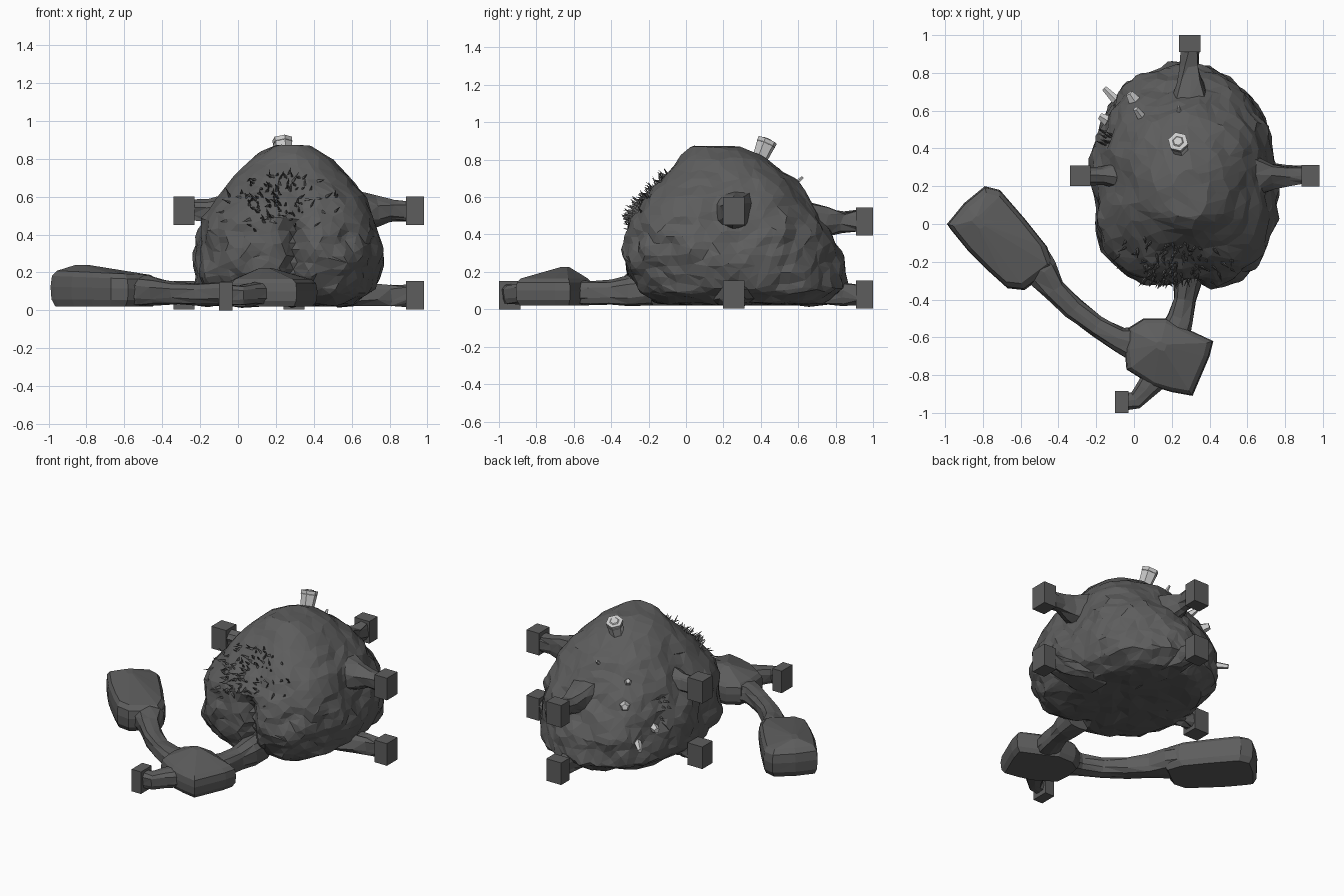
import bpy, bmesh, math, random
from mathutils import Vector, noise
from mathutils.bvhtree import BVHTree

if "Cube" in bpy.data.objects:
    bpy.data.objects.remove(bpy.data.objects["Cube"])

random.seed(4)


def material(name, v):
    m = bpy.data.materials.new(name)
    m.diffuse_color = (v, v, v, 1)
    m.use_nodes = True
    m.node_tree.nodes["Principled BSDF"].inputs["Base Color"].default_value = m.diffuse_color
    return m


ROCK = material("dark_rock", 0.11)
PALE = material("pale_crystal", 0.55)


def finish(bm, name, mat=ROCK):
    bmesh.ops.recalc_face_normals(bm, faces=bm.faces)
    me = bpy.data.meshes.new(name)
    bm.to_mesh(me)
    bm.free()
    me.materials.append(mat)
    ob = bpy.data.objects.new(name, me)
    bpy.context.collection.objects.link(ob)
    return ob


def skin(bm, rings):
    """Bridge a list of equal vertex rings and cap both ends."""
    rings = [[bm.verts.new(p) for p in r] for r in rings]
    n = len(rings[0])
    for a, b in zip(rings, rings[1:]):
        for i in range(n):
            j = (i + 1) % n
            bm.faces.new((a[i], a[j], b[j], b[i]))
    bm.faces.new(rings[0])
    bm.faces.new(rings[-1])
    bmesh.ops.triangulate(bm, faces=bm.faces[:])


def tunnel(name, path, rough=0.006):
    """Rough rounded tube; path items are (centre, half width, half height)."""
    bm = bmesh.new()
    rings = []
    for k, (c, w, h) in enumerate(path):
        d = Vector(path[min(k + 1, len(path) - 1)][0]) - Vector(path[max(k - 1, 0)][0])
        side = Vector((-d.y, d.x, 0)).normalized()
        ring = []
        for i in range(10):
            a = math.tau * (i + 0.5) / 10
            ca, sa = math.cos(a), math.sin(a)
            u = math.copysign(abs(ca) ** 0.7, ca) * w
            v = math.copysign(abs(sa) ** 0.7, sa) * h
            jitter = Vector([random.uniform(-rough, rough) for _ in range(3)])
            ring.append(Vector(c) + side * u + Vector((0, 0, v)) + jitter)
        rings.append(ring)
    skin(bm, rings)
    return finish(bm, name)


def chamber(name, outline, top, peak):
    """Low cave room: outline polygon with bulging sides and a raised roof peak."""
    bm = bmesh.new()
    c = sum((Vector((x, y)) for x, y in outline), Vector((0, 0))) / len(outline)
    rings = []
    for f, s in ((0.0, 0.9), (0.2, 0.98), (0.55, 1.0), (0.85, 0.97), (1.0, 0.87)):
        ring = []
        for x, y in outline:
            p = c + (Vector((x, y)) - c) * s
            ring.append((p.x, p.y, 0.02 + f * (top(p.x) - 0.02)))
        rings.append(ring)
    px, py, pz = peak
    rings.append([(px + (x - px) * 0.12, py + (y - py) * 0.12, pz) for x, y in outline])
    skin(bm, rings)
    return finish(bm, name)


def block(name, x0, x1, y0, y1, z0, z1):
    bm = bmesh.new()
    bmesh.ops.create_cube(bm, size=1)
    for v in bm.verts:
        v.co = ((x0 + x1) / 2 + v.co.x * (x1 - x0), (y0 + y1) / 2 + v.co.y * (y1 - y0),
                (z0 + z1) / 2 + v.co.z * (z1 - z0))
    return finish(bm, name)


# main boulder: height, x range, y range from top to bottom
PROFILE = [
    (.875, .29, .29, .17, .17), (.87, .19, .39, .03, .29), (.80, .08, .49, -.03, .43),
    (.70, -.03, .60, -.12, .57), (.60, -.11, .68, -.22, .65), (.50, -.17, .71, -.29, .72),
    (.40, -.20, .74, -.32, .78), (.30, -.22, .75, -.33, .81), (.20, -.22, .74, -.32, .84),
    (.10, -.20, .71, -.28, .85), (.03, -.10, .61, -.17, .75), (.02, .27, .27, .28, .28)]
arc = [0.0]
for a, b in zip(PROFILE, PROFILE[1:]):
    ra, rb = [(p[2] - p[1] + p[4] - p[3]) / 4 for p in (a, b)]
    arc.append(arc[-1] + math.hypot(a[0] - b[0], ra - rb))


def boulder_point(n):
    s = math.acos(max(-1, min(1, n.z))) / math.pi * arc[-1]
    k = max(i for i in range(len(arc) - 1) if arc[i] <= s + 1e-9)
    f = min(1, (s - arc[k]) / (arc[k + 1] - arc[k]))
    z, x0, x1, y0, y1 = [p + (q - p) * f for p, q in zip(PROFILE[k], PROFILE[k + 1])]
    a = math.atan2(n.y, n.x)
    e = 2.9 if n.y < 0 else 2.25
    ca, sa = math.cos(a), math.sin(a)
    r = (abs(ca) ** e + abs(sa) ** e) ** (-1 / e)
    p = Vector(((x0 + x1) / 2 + r * ca * (x1 - x0) / 2,
                (y0 + y1) / 2 + r * sa * (y1 - y0) / 2, z))
    # crevice above the front tunnel, and craggier lower half
    if p.y < 0 and z < 0.5:
        p.y += 0.09 * math.exp(-((p.x - 0.29) / 0.05) ** 2) * min(1, (0.5 - z) / 0.1)
    amp = 0.022 if z > 0.5 else 0.035
    d = noise.noise(p * 5) * amp + noise.noise(p * 13) * amp * 0.7
    p += Vector((n.x, n.y, n.z * 0.5)) * d
    p.z = max(p.z, 0.02)
    return p


bm = bmesh.new()
bmesh.ops.create_icosphere(bm, subdivisions=5, radius=1)
for v in bm.verts:
    v.co = boulder_point(v.co.normalized())
tree = BVHTree.FromBMesh(bm)
boulder = finish(bm, "boulder")
dec = boulder.modifiers.new("facets", "DECIMATE")
dec.ratio = 0.4

# six connector stubs with end blocks: centre of block, outward axis
for label, z in (("upper", 0.525), ("lower", 0.08)):
    for side, bx, by, d in (("left", -.285, .255, (-1, 0)), ("right", .935, .255, (1, 0)),
                            ("back", .295, .955, (0, 1))):
        bz = 0.47 if (side, label) == ("back", "upper") else z
        hx, hy = (.055, .055) if side == "left" else (.047, .057) if side == "right" else (.056, .045)
        block(f"{label}_{side}_block", bx - hx, bx + hx, by - hy, by + hy, bz - .075, bz + .075)
        path = []
        for t, w, h in ((.03, .046, .055), (.12, .048, .055), (.20, .07, .075), (.30, .11, .11), (.42, .14, .12)):
            if label == "lower":
                h = min(h, .06)
            path.append(((bx - d[0] * t, by - d[1] * t, bz), w, h))
        tunnel(f"{label}_{side}_stub", path, 0.011)

# front chamber with its tunnels
chamber("front_chamber",
        [(.17, -.50), (.27, -.55), (.42, -.62), (.40, -.70), (.31, -.91), (.20, -.89), (.10, -.86),
         (.04, -.82), (-.04, -.77), (-.05, -.66), (-.03, -.55), (.05, -.50)],
        lambda x: 0.165, (.14, -.64, .225))
tunnel("front_tunnel", [((.29, -.18, .11), .09, .09), ((.285, -.30, .10), .075, .08), ((.27, -.40, .09), .06, .065),
                        ((.25, -.50, .09), .07, .065), ((.20, -.62, .09), .09, .065)])
tunnel("front_stub", [((-.05, -.94, .08), .045, .055), ((.01, -.935, .08), .045, .055),
                      ((.06, -.88, .085), .055, .06), ((.12, -.80, .09), .08, .065)])
block("front_block", -.10, -.03, -1.0, -.885, 0, .15)

# long tunnel and left chamber
tunnel("left_tunnel", [((.05, -.64, .09), .11, .07), ((-.08, -.61, .09), .065, .062), ((-.20, -.54, .085), .055, .058),
                       ((-.32, -.45, .09), .058, .062), ((-.42, -.35, .095), .062, .07), ((-.48, -.26, .10), .09, .08),
                       ((-.56, -.20, .10), .13, .08)])
chamber("left_chamber",
        [(-.79, .20), (-.90, .11), (-.99, 0), (-.97, -.03), (-.88, -.14), (-.77, -.25), (-.67, -.34),
         (-.58, -.35), (-.42, -.23), (-.46, -.12), (-.58, .03), (-.71, .18)],
        lambda x: 0.185 + (-x - .42) * 0.045, (-.84, .02, .24))


def on_surface(origin, direction):
    hit, normal, _, _ = tree.ray_cast(Vector(origin), Vector(direction).normalized())
    if hit and normal.dot(Vector(direction)) > 0:
        normal = -normal
    return hit, normal


def spike(bm, base, axis, r0, r1, length, sides):
    rot = axis.to_track_quat('Z', 'Y').to_matrix().to_4x4()
    rot.translation = base + axis * length * 0.4
    bmesh.ops.create_cone(bm, cap_ends=True, segments=sides, radius1=r0, radius2=r1, depth=length, matrix=rot)


# pale crystals on the crown and the back left slope
bm = bmesh.new()
crown, tip = Vector((.25, .375, .76)), Vector((.235, .43, .89))
axis = (tip - crown).normalized()
spike(bm, crown + axis * .06, axis, .042, .055, .11, 6)
spike(bm, crown + axis * .138, axis, .055, .025, .03, 6)
for x, y, z, r, ln in ((-.01, .67, .48, .035, .05), (.03, .58, .60, .025, .06), (-.16, .56, .33, .03, .05),
                       (-.10, .66, .25, .025, .09), (.24, .59, .68, .012, .04)):
    start = Vector((.28 + (x - .28) * 3, .26 + (y - .26) * 3, z + .25))
    hit, nrm = on_surface(start, Vector((x, y, z)) - start)
    if hit:
        spike(bm, hit, nrm, r, r * 0.6, ln, 5)
finish(bm, "crystals", PALE)

# tufts of small spikes on the front slope
bm = bmesh.new()
for i in range(110):
    x, z = random.gauss(.23, .13), random.gauss(.58, .07)
    if not (-.12 < x < .58 and .40 < z < .80):
        continue
    hit, nrm = on_surface((x, -1, z), (0, 1, 0))
    if hit:
        axis = (nrm + Vector([random.uniform(-.6, .6) for _ in range(3)])).normalized()
        spike(bm, hit, axis, random.uniform(.006, .012), 0.001, random.uniform(.03, .065), 3)
for i in range(10):
    hit, nrm = on_surface((-1, random.gauss(.44, .03), random.gauss(.45, .05)), (1, 0, 0))
    if hit:
        spike(bm, hit, nrm, .009, .001, .045, 3)
finish(bm, "spike_tufts")
